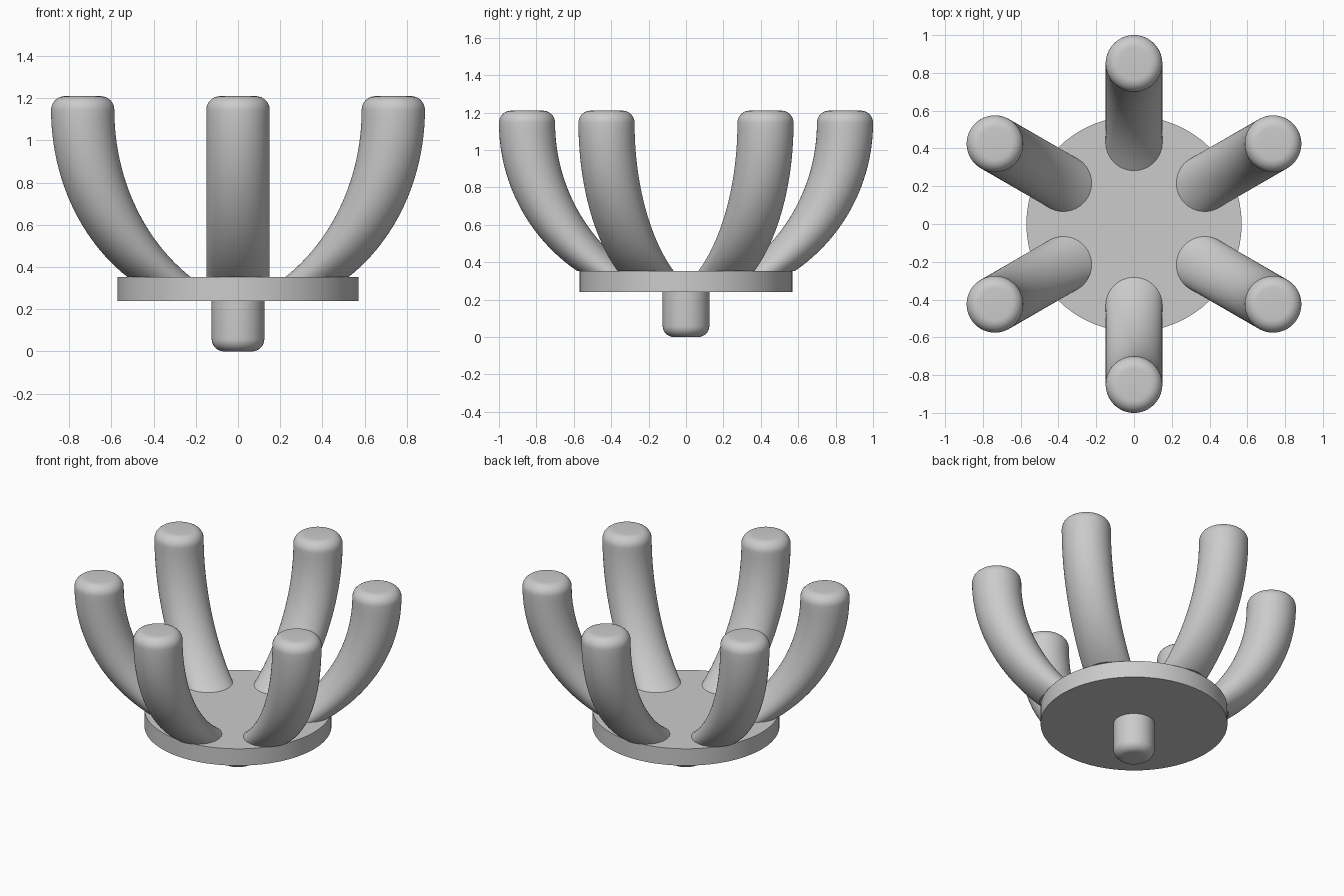
import bpy, bmesh, math

if "Cube" in bpy.data.objects:
    bpy.data.objects.remove(bpy.data.objects["Cube"])

GREY = (0.6, 0.6, 0.6, 1)
mat = bpy.data.materials.new("plain grey")
mat.use_nodes = True
mat.diffuse_color = GREY
mat.node_tree.nodes["Principled BSDF"].inputs["Base Color"].default_value = GREY

SIDES = 64


def loft(name, rings, turn=0.0):
    """Skin level circles given as (offset, height, radius), capped at both ends."""
    bm = bmesh.new()
    loops = []
    for off, z, r in rings:
        angles = [math.tau * i / SIDES for i in range(SIDES)]
        loops.append([bm.verts.new((off + r * math.cos(a), r * math.sin(a), z)) for a in angles])
    for low, high in zip(loops, loops[1:]):
        for i in range(SIDES):
            j = (i + 1) % SIDES
            bm.faces.new((low[i], low[j], high[j], high[i]))
    bm.faces.new(loops[0][::-1])
    bm.faces.new(loops[-1])
    mesh = bpy.data.meshes.new(name)
    bm.to_mesh(mesh)
    bm.free()
    mesh.materials.append(mat)
    obj = bpy.data.objects.new(name, mesh)
    bpy.context.collection.objects.link(obj)
    obj.rotation_euler.z = turn
    bpy.ops.object.select_all(action="DESELECT")
    obj.select_set(True)
    bpy.context.view_layer.objects.active = obj
    bpy.ops.object.shade_smooth_by_angle(angle=math.radians(35))
    return obj


def rounding(radius, fillet, steps=8):
    """Quarter-round from the side wall to the flat end: (rise, radius)."""
    for i in range(steps + 1):
        a = math.pi / 2 * i / steps
        yield fillet * math.sin(a), radius - fillet * (1 - math.cos(a))


# Round plate and the peg under it
BASE, TOP = 0.24, 0.353
loft("plate", [(0, BASE, 0.57), (0, TOP, 0.57)])
peg = [(0, 0.06 - rise, r) for rise, r in rounding(0.125, 0.06)][::-1]
loft("peg", peg + [(0, BASE, 0.125)])

# Six prongs that sweep outwards along an arc and end upright
REACH, ARC, RADIUS, FILLET = 0.85, 0.96, 0.15, 0.065
END = 1.21 - FILLET
sweep = math.asin((END - TOP) / ARC)
STEPS = 24
stem = []
for k in range(STEPS):
    a = sweep * (1 - k / STEPS)
    stem.append((REACH - ARC * (1 - math.cos(a)), END - ARC * math.sin(a), RADIUS))
tip = [(REACH, END + rise, r) for rise, r in rounding(RADIUS, FILLET)]
for n in range(6):
    loft(f"prong_{n + 1}", stem + tip, math.radians(30 + 60 * n))
